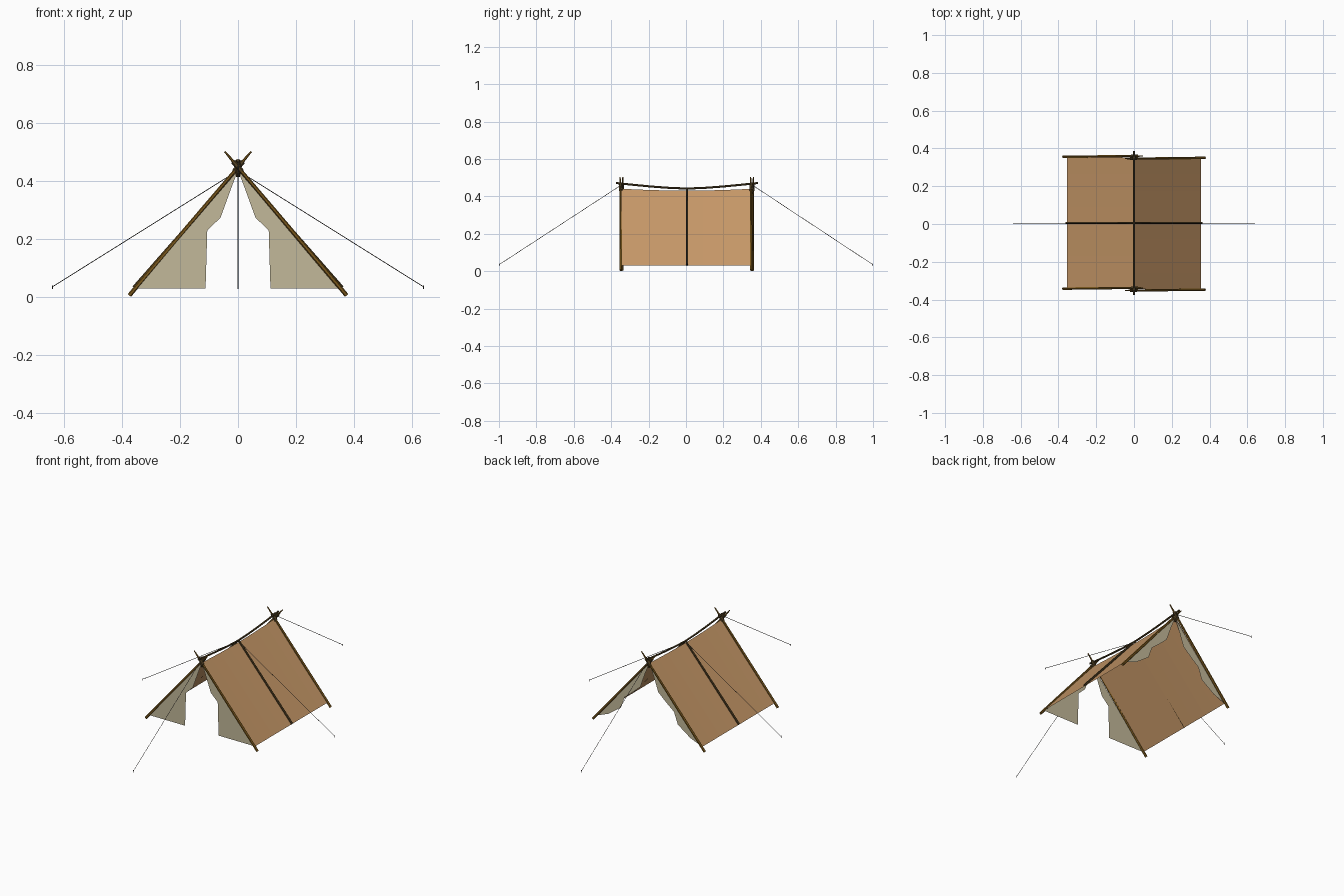
import bpy, bmesh, math
from mathutils import Vector

if "Cube" in bpy.data.objects:
    bpy.data.objects.remove(bpy.data.objects["Cube"])


def material(name, rgb):
    m = bpy.data.materials.new(name)
    m.diffuse_color = (*rgb, 1)
    m.use_nodes = True
    m.node_tree.nodes["Principled BSDF"].inputs["Base Color"].default_value = m.diffuse_color
    return m


CANVAS = material("tan canvas", (0.58, 0.32, 0.14))
FLAP = material("pale flap cloth", (0.54, 0.48, 0.32))
WOOD = material("pole wood", (0.20, 0.10, 0.012))
DARK = material("dark wood", (0.08, 0.05, 0.016))
ROPE = material("dark rope", (0.05, 0.045, 0.04))


def finish(name, bm, mat, recalc=True):
    if recalc:
        bmesh.ops.recalc_face_normals(bm, faces=bm.faces)
    me = bpy.data.meshes.new(name)
    bm.to_mesh(me)
    bm.free()
    me.materials.append(mat)
    ob = bpy.data.objects.new(name, me)
    bpy.context.collection.objects.link(ob)
    return ob


def tube(name, pts, radii, mat, sides=6):
    """Capped tube along points with a radius at each point."""
    bm = bmesh.new()
    pts = [Vector(p) for p in pts]
    rings = []
    for i, p in enumerate(pts):
        d = (pts[min(i + 1, len(pts) - 1)] - pts[max(i - 1, 0)]).normalized()
        ref = Vector((0, 1, 0)) if abs(d.y) < 0.8 else Vector((1, 0, 0))
        u = d.cross(ref).normalized()
        v = d.cross(u)
        rings.append([bm.verts.new(p + radii[i] * (math.cos(a) * u + math.sin(a) * v))
                      for a in (2 * math.pi * k / sides for k in range(sides))])
    for a, b in zip(rings, rings[1:]):
        for k in range(sides):
            bm.faces.new((a[k], a[(k + 1) % sides], b[(k + 1) % sides], b[k]))
    bm.faces.new(rings[0])
    bm.faces.new(rings[-1])
    return finish(name, bm, mat)


FRONT, BACK, MID = -0.345, 0.353, 0.005

# Canvas sides, dipping slightly along the ridge
bm = bmesh.new()
N = 8
rows = []
for i in range(N + 1):
    t = i / N
    y = FRONT + (BACK - FRONT) * t
    top = 0.441 - 0.01 * (1 - (2 * t - 1) ** 2)
    rows.append([bm.verts.new(c) for c in ((-0.355, y, 0.03), (0, y, top), (0.355, y, 0.03))])
for a, b in zip(rows, rows[1:]):
    for k in range(2):
        bm.faces.new((a[k], a[k + 1], b[k + 1], b[k]))
for f in bm.faces:
    f.normal_update()
    if f.normal.z < 0:
        f.normal_flip()
finish("tent_canvas", bm, CANVAS, recalc=False)

# Door flaps: hanging at the front, tied back at the rear
front_edge = [(0.35, 0.03), (0.112, 0.03), (0.106, 0.23), (0.06, 0.275), (0.02, 0.385), (0, 0.438)]
back_edge = [(0.352, 0.03), (0.275, 0.06), (0.19, 0.12), (0.165, 0.19), (0.11, 0.235),
             (0.06, 0.28), (0.03, 0.365), (0, 0.438)]
for label, edge, y in (("front", front_edge, FRONT), ("back", back_edge, BACK - 0.003)):
    for side, s in (("left", -1), ("right", 1)):
        bm = bmesh.new()
        f = bm.faces.new([bm.verts.new((s * x, y, z)) for x, z in edge])
        f.normal_update()
        if f.normal.y * y < 0:
            f.normal_flip()
        finish(f"{label}_flap_{side}", bm, FLAP, recalc=False)

# Crossed end poles with lashings
for label, y in (("front", FRONT), ("back", BACK)):
    for side, s in (("left", -1), ("right", 1)):
        o = 0.005 * s
        foot, tip = Vector((s * 0.375, y - o * 0.6, 0.006)), Vector((-s * 0.046, y - o * 1.4, 0.503))
        ts = (0, 0.3, 0.6, 0.9, 1)
        pts = [foot.lerp(tip, t) for t in ts]
        tube(f"{label}_pole_{side}", pts, (0.0075, 0.0075, 0.0068, 0.006, 0.003), WOOD)
        # lashing wrapped round the crossing
        tube(f"{label}_lashing_{side}", [foot.lerp(tip, t) for t in (0.86, 0.93)], (0.009, 0.009), DARK)
    tube(f"{label}_knot", [(0, y, 0.415), (0, y, 0.44), (0, y, 0.475)], (0.006, 0.011, 0.007), DARK)

# Sagging ridge pole
ys = [-0.375 + 0.76 * i / 8 for i in range(9)]
tube("ridge_pole", [(0, y, 0.442 + 0.027 * min(1.1, (abs(y - MID) / 0.35) ** 1.5)) for y in ys],
     [0.0055] * 9, DARK)

# Middle battens over the canvas
for side, s in (("left", -1), ("right", 1)):
    tube(f"middle_batten_{side}", [(s * 0.359, MID, 0.033), (s * 0.002, MID, 0.441)],
         (0.0065, 0.0055), DARK)

# Guy ropes and their pegs
guys = {"front": ((0, FRONT - 0.01, 0.455), (0, -0.998, 0.036)),
        "back": ((0, BACK + 0.01, 0.455), (0, 0.998, 0.036)),
        "left": ((0, MID, 0.437), (-0.64, MID, 0.036)),
        "right": ((0, MID, 0.437), (0.64, MID, 0.036))}
for label, (a, b) in guys.items():
    tube(f"{label}_guy_rope", (a, b), (0.0013, 0.0013), ROPE, 4)
    e = Vector(b)
    tube(f"{label}_peg", (e + Vector((0, 0, 0.004)), e - Vector((0, 0, 0.008))),
         (0.002, 0.002), ROPE, 4)
